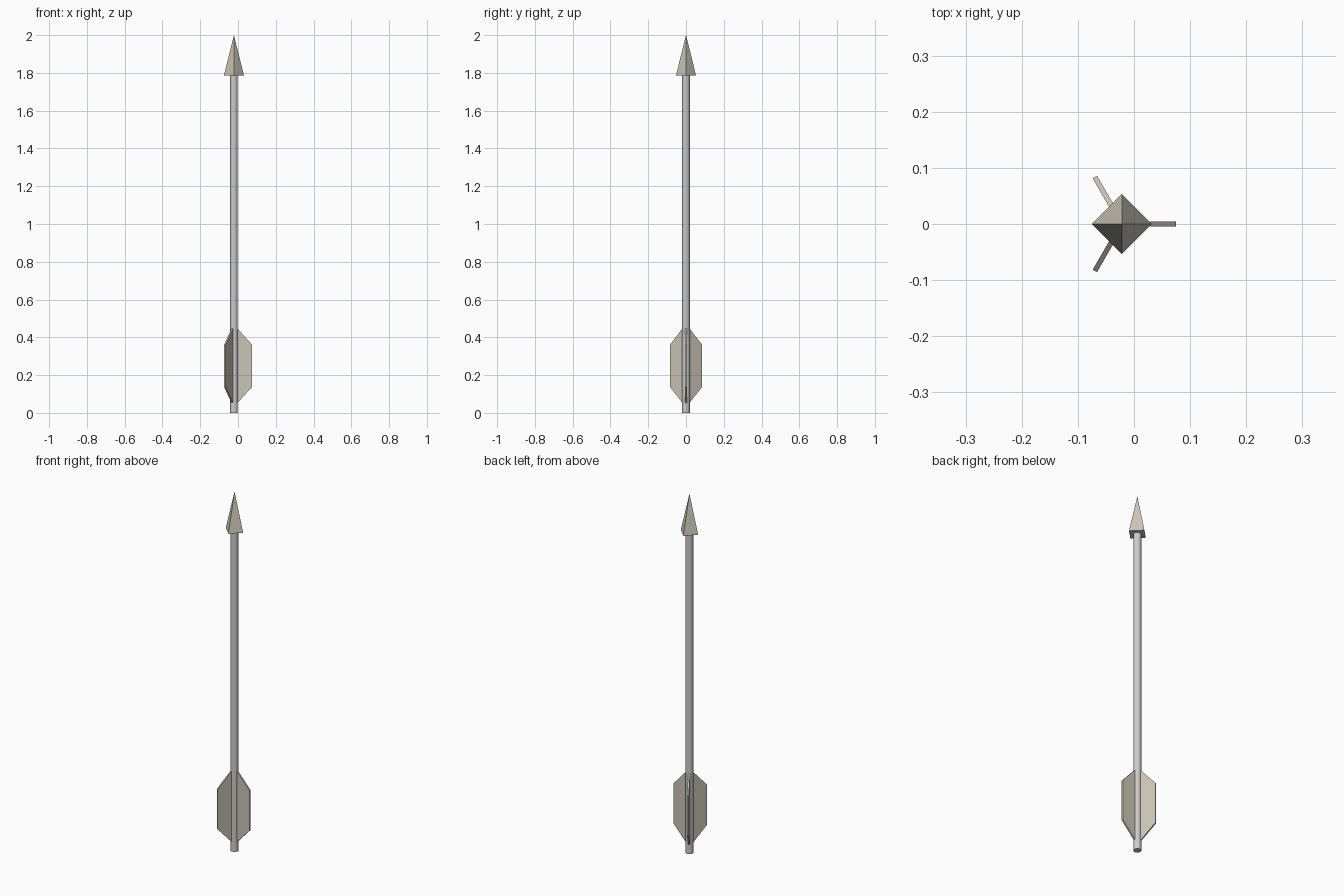
import bpy, bmesh
from math import pi
from mathutils import Matrix

if "Cube" in bpy.data.objects:
    bpy.data.objects.remove(bpy.data.objects["Cube"])

AXIS_X = -0.0215


def material(name, color):
    m = bpy.data.materials.new(name)
    m.diffuse_color = color
    m.use_nodes = True
    m.node_tree.nodes["Principled BSDF"].inputs["Base Color"].default_value = m.diffuse_color
    return m


tan = material("stone_tan", (0.60, 0.56, 0.47, 1))

# Shaft: slim smooth rod
bpy.ops.mesh.primitive_cylinder_add(vertices=16, radius=0.02, depth=1.79,
                                    location=(AXIS_X, 0, 0.895))
shaft = bpy.context.object
shaft.name = "shaft"
bpy.ops.object.shade_smooth_by_angle()

# Arrowhead: four-sided pyramid with corners on the x and y axes
bpy.ops.mesh.primitive_cone_add(vertices=4, radius1=0.0535, radius2=0, depth=0.215,
                                location=(AXIS_X, 0, 1.8925))
head = bpy.context.object
head.name = "arrowhead"
head.data.materials.append(tan)


# Fletching: thin trapezoid vane, extruded and turned around the shaft
def fletching(name, angle):
    profile = [(0.016, 0.05), (0.0965, 0.138), (0.0965, 0.36), (0.016, 0.45)]
    half = 0.0045
    bm = bmesh.new()
    face = bm.faces.new([bm.verts.new((r, -half, z)) for r, z in profile])
    ext = bmesh.ops.extrude_face_region(bm, geom=[face])
    moved = [g for g in ext["geom"] if isinstance(g, bmesh.types.BMVert)]
    bmesh.ops.translate(bm, verts=moved, vec=(0, 2 * half, 0))
    bmesh.ops.recalc_face_normals(bm, faces=bm.faces)
    bm.transform(Matrix.Rotation(angle, 4, 'Z'))
    mesh = bpy.data.meshes.new(name)
    bm.to_mesh(mesh)
    bm.free()
    mesh.materials.append(tan)
    ob = bpy.data.objects.new(name, mesh)
    ob.location.x = AXIS_X
    bpy.context.collection.objects.link(ob)


for i in range(3):
    fletching(f"fletching_{i + 1}", i * 2 * pi / 3)
